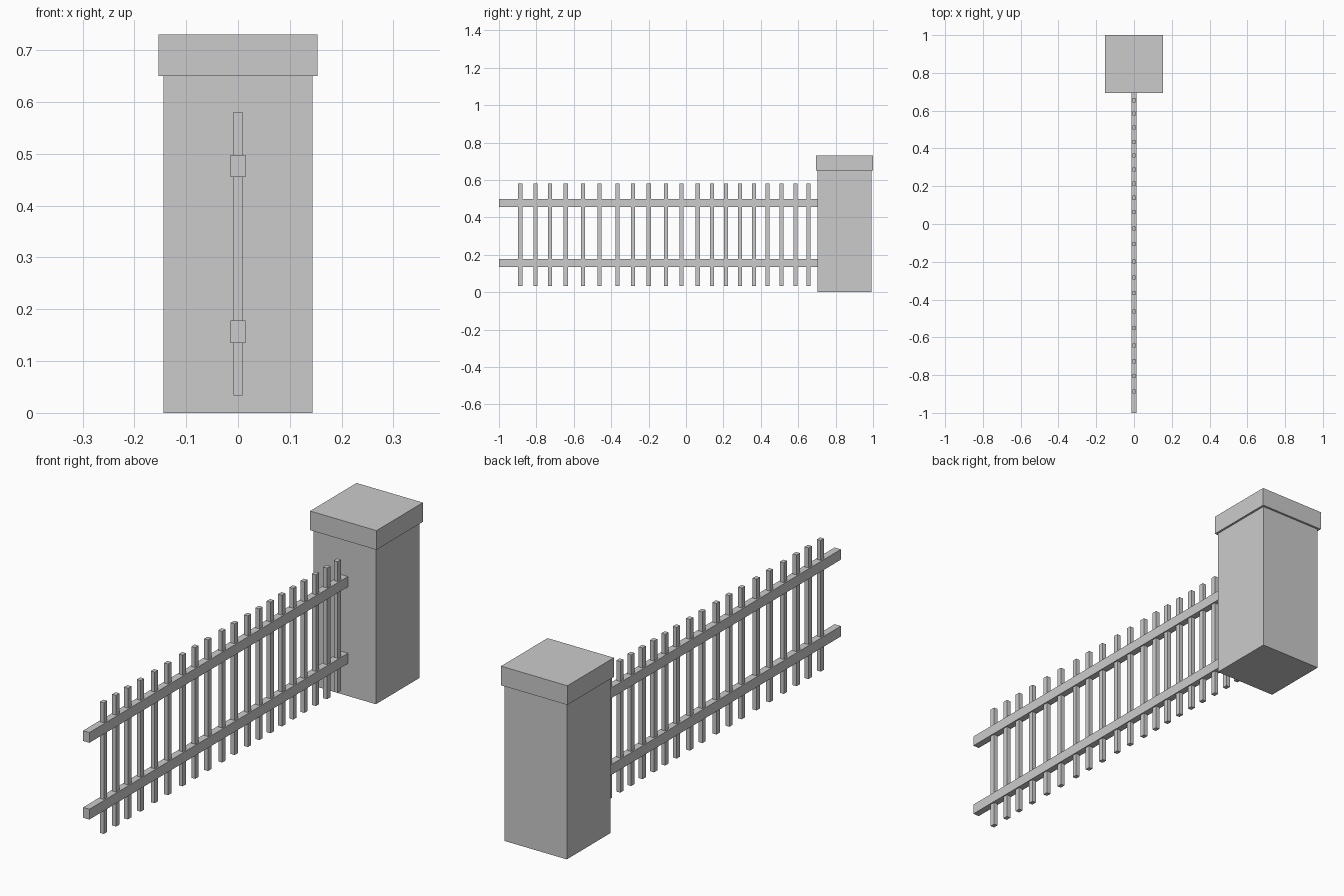
import bpy


def box(name, lo, hi):
    """Axis-aligned box between two corners."""
    bpy.ops.mesh.primitive_cube_add(size=1, location=[(a + b) / 2 for a, b in zip(lo, hi)])
    ob = bpy.context.object
    ob.name = name
    ob.scale = [b - a for a, b in zip(lo, hi)]
    bpy.ops.object.transform_apply(location=False, rotation=False, scale=True)
    return ob


# Square pillar with overhanging cap
box("pillar", (-0.144, 0.703, 0), (0.144, 0.991, 0.65))
box("pillar_cap", (-0.153, 0.694, 0.65), (0.153, 1.0, 0.73))

# Two horizontal rails
for name, z0, z1 in (("lower_rail", 0.135, 0.178), ("upper_rail", 0.455, 0.498)):
    box(name, (-0.0145, -1.0, z0), (0.0145, 0.703, z1))

# Unevenly spaced pickets
picket_y = [-0.886, -0.805, -0.727, -0.643, -0.551, -0.463, -0.366, -0.284, -0.199, -0.106,
            -0.024, 0.063, 0.139, 0.213, 0.288, 0.363, 0.435, 0.511, 0.585, 0.655]
for i, y in enumerate(picket_y):
    box(f"picket_{i + 1}", (-0.009, y - 0.011, 0.034), (0.009, y + 0.011, 0.581))
